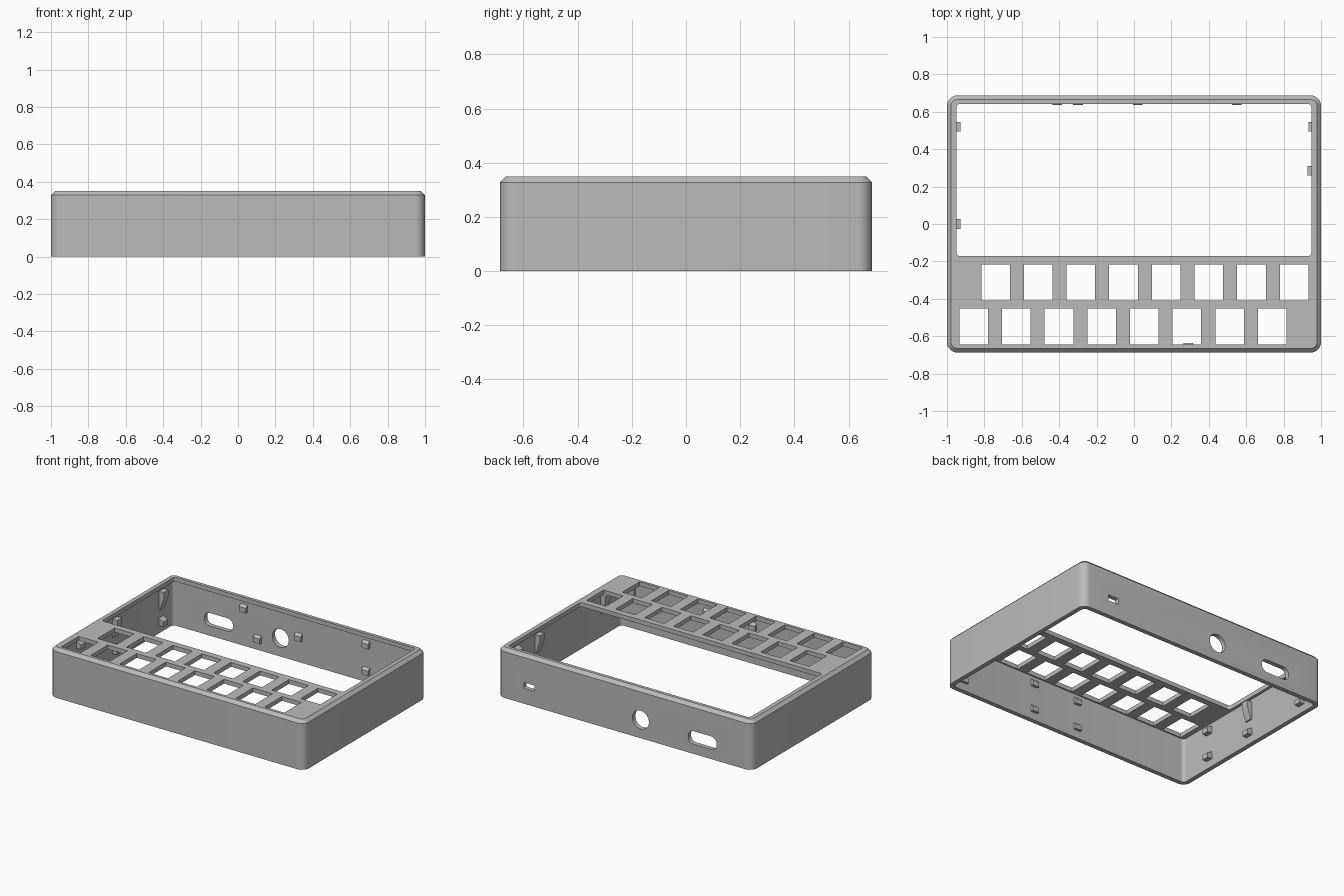
import bpy, bmesh, math
from mathutils import Matrix

if "Cube" in bpy.data.objects:
    bpy.data.objects.remove(bpy.data.objects["Cube"])

grey = bpy.data.materials.new("mid grey plastic")
grey.use_nodes = True
COLOUR = (0.5, 0.5, 0.5, 1)
grey.diffuse_color = COLOUR
grey.node_tree.nodes["Principled BSDF"].inputs["Base Color"].default_value = COLOUR

W, D, H = 1.0, 0.687, 0.35      # half width, half depth, height
WALL, TOP = 0.032, 0.03         # side wall and top plate thickness


def rounded_rect(hx, hy, r, cx=0, cy=0, steps=8):
    """Outline of a rectangle with round corners, counter-clockwise."""
    pts = []
    for k, (sx, sy) in enumerate([(1, 1), (-1, 1), (-1, -1), (1, -1)]):
        for i in range(steps + 1):
            a = math.pi / 2 * (k + i / steps)
            pts.append((cx + sx * (hx - r) + r * math.cos(a),
                        cy + sy * (hy - r) + r * math.sin(a)))
    return pts


def loft(name, levels, matrix=None):
    """Closed solid through (outline, height) levels."""
    bm = bmesh.new()
    rings = [[bm.verts.new((x, y, z)) for x, y in pts] for pts, z in levels]
    bm.faces.new(rings[0][::-1])
    bm.faces.new(rings[-1])
    for a, b in zip(rings, rings[1:]):
        for i in range(len(a)):
            j = (i + 1) % len(a)
            bm.faces.new((a[i], a[j], b[j], b[i]))
    if matrix:
        bm.transform(matrix)
    bmesh.ops.recalc_face_normals(bm, faces=bm.faces)
    mesh = bpy.data.meshes.new(name)
    bm.to_mesh(mesh)
    bm.free()
    mesh.materials.append(grey)
    obj = bpy.data.objects.new(name, mesh)
    bpy.context.collection.objects.link(obj)
    return obj


def box_outline(hx, hy, cx=0, cy=0):
    return [(cx + sx * hx, cy + sy * hy) for sx, sy in ((-1, -1), (1, -1), (1, 1), (-1, 1))]


# Outer body with rounded corners and a bevelled top edge
case = loft("case_shell", [(rounded_rect(W, D, 0.055), 0),
                           (rounded_rect(W, D, 0.055), H - 0.022),
                           (rounded_rect(W - 0.022, D - 0.022, 0.033), H)])

# Hollow underside and the large display opening
cutters = [loft("cavity_cutter", [(rounded_rect(W - WALL, D - WALL, 0.025), -0.1),
                                  (rounded_rect(W - WALL, D - WALL, 0.025), H - TOP)])]
opening = rounded_rect(0.948, 0.407, 0.018, 0, 0.235)
cutters.append(loft("display_cutter", [(opening, 0.2), (opening, 0.5)]))

# Two staggered rows of key openings
for first_x, y in ((-0.74, -0.313), (-0.857, -0.549)):
    for i in range(8):
        key = box_outline(0.0765, 0.0965, first_x + i * 0.228, y)
        cutters.append(loft("key_cutter", [(key, 0.25), (key, 0.5)]))

# Connector openings in the back wall: small slot, round jack, long slot
for x, z, hx, hz, r in ((0.75, 0.13, 0.042, 0.021, 0.006),
                        (-0.125, 0.13, 0.065, 0.065, 0.0649),
                        (-0.61, 0.115, 0.112, 0.046, 0.042)):
    port = rounded_rect(hx, hz, r, x, z)
    turn = Matrix.Translation((0, D, 0)) @ Matrix.Rotation(math.pi / 2, 4, "X")
    cutters.append(loft("port_cutter", [(port, -0.1), (port, 0.1)], turn))

# Carve the shell
bpy.context.view_layer.objects.active = case
for cutter in cutters:
    mod = case.modifiers.new("cut", "BOOLEAN")
    mod.operation, mod.solver, mod.object = "DIFFERENCE", "EXACT", cutter
    bpy.ops.object.modifier_apply(modifier=mod.name)
    bpy.data.objects.remove(cutter)

bpy.ops.object.select_all(action="DESELECT")
case.select_set(True)
bpy.ops.object.shade_smooth_by_angle(angle=math.radians(30))


def wall_part(name, wall, along, z, profile):
    """Extrude a (depth, height) profile from the inside of a wall."""
    angle = {"front": 0, "left": math.pi / 2, "back": math.pi, "right": -math.pi / 2}[wall]
    reach = (D if wall in ("front", "back") else W) - WALL
    # profile depth -> +y, profile height -> z, extrusion -> x
    stand = Matrix(((0, 0, 1, 0), (1, 0, 0, -reach), (0, 1, 0, z), (0, 0, 0, 1)))
    shift = (along, 0, 0) if wall in ("front", "back") else (0, along, 0)
    loft(name, [(profile, -0.026), (profile, 0.026)],
         Matrix.Translation(shift) @ Matrix.Rotation(angle, 4, "Z") @ stand)


# Board clips (sloped on top) and taller triangular supports
def clip(depth):
    return [(-0.005, -0.025), (depth, -0.025), (depth, 0.01), (-0.005, 0.03)]


support = [(-0.005, -0.08), (0.01, -0.08), (0.04, 0.01), (0.04, 0.05), (-0.005, 0.05)]
LOW, HIGH = 0.08, 0.27

for wall, along, heights in (("front", 0.88, (LOW, HIGH)), ("front", 0.29, (LOW, HIGH)),
                             ("front", -0.07, (LOW, HIGH)), ("back", -0.41, (HIGH,)),
                             ("back", -0.30, (LOW,)), ("back", 0.02, (0.18,)),
                             ("back", 0.55, (LOW, HIGH)), ("right", 0.52, (LOW,)),
                             ("right", 0.0, (LOW,)), ("right", -0.4, (LOW, HIGH)),
                             ("left", 0.52, (LOW, HIGH))):
    depth = 0.02 if wall in ("front", "back") else 0.035
    for z in heights:
        wall_part(f"{wall}_clip", wall, along, z, clip(depth))

for wall, along in (("right", 0.52), ("right", 0.0), ("left", 0.285), ("left", -0.45)):
    wall_part(f"{wall}_support", wall, along, 0.25, support)
